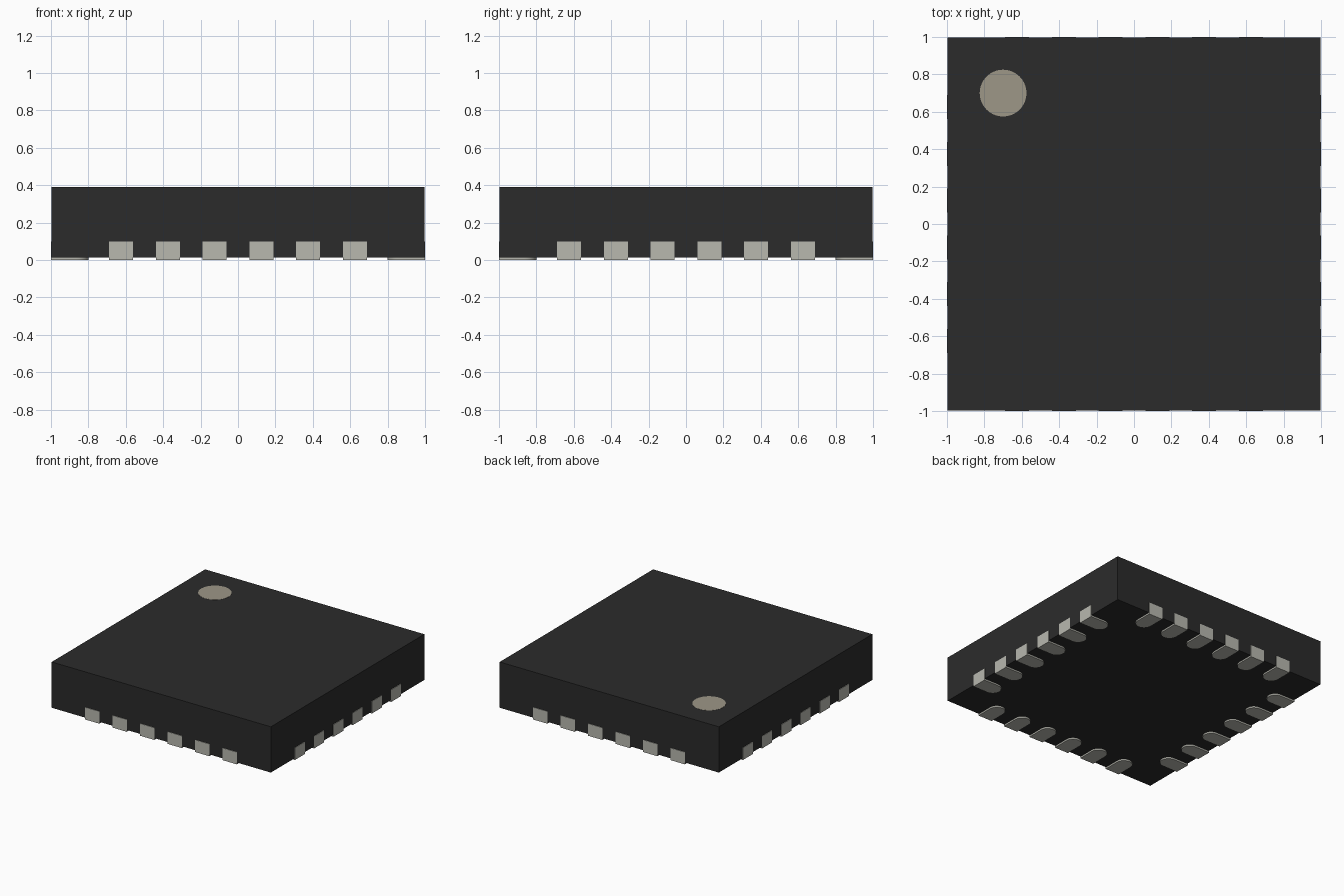
import bpy, bmesh
from math import pi, sin, cos, radians
from mathutils import Matrix

if "Cube" in bpy.data.objects:
    bpy.data.objects.remove(bpy.data.objects["Cube"])


def material(name, color):
    m = bpy.data.materials.new(name)
    m.diffuse_color = (*color, 1)
    m.use_nodes = True
    m.node_tree.nodes["Principled BSDF"].inputs["Base Color"].default_value = m.diffuse_color
    return m


BLACK = material("black_resin", (0.024, 0.024, 0.024))
METAL = material("tinned_metal", (0.48, 0.48, 0.43))
TAN = material("tan_ink", (0.34, 0.31, 0.245))


def prism(name, outline, z0, z1, mat, matrix=Matrix()):
    """Extrude a flat counter-clockwise outline from z0 up to z1."""
    bm = bmesh.new()
    face = bm.faces.new([bm.verts.new((x, y, z0)) for x, y in outline])
    top = bmesh.ops.extrude_face_region(bm, geom=[face], use_keep_orig=True)["geom"]
    bmesh.ops.translate(bm, vec=(0, 0, z1 - z0),
                        verts=[v for v in top if isinstance(v, bmesh.types.BMVert)])
    bmesh.ops.recalc_face_normals(bm, faces=bm.faces)
    bm.transform(matrix)
    mesh = bpy.data.meshes.new(name)
    bm.to_mesh(mesh)
    bm.free()
    mesh.materials.append(mat)
    ob = bpy.data.objects.new(name, mesh)
    bpy.context.collection.objects.link(ob)
    bpy.context.view_layer.objects.active = ob
    ob.select_set(True)
    bpy.ops.object.shade_smooth_by_angle(angle=radians(30))
    ob.select_set(False)
    return ob


def arc(cx, cy, r, a0, a1, n):
    return [(cx + r * cos(a0 + (a1 - a0) * i / n),
             cy + r * sin(a0 + (a1 - a0) * i / n)) for i in range(n + 1)]


# Package body, raised slightly off the board
H = 0.996
prism("package_body", [(-H, -H), (H, -H), (H, H), (-H, H)], 0.013, 0.389, BLACK)

# Orientation dot, barely proud of the top face
prism("orientation_dot", arc(-0.7, 0.7, 0.125, 0, 2 * pi, 64)[:-1], 0.37, 0.39, TAN)

# Contact pads: square at the outer edge, rounded at the inner end
W, LENGTH, PITCH = 0.064, 0.2, 0.25
pad = [(-W, -1), (W, -1)] + arc(0, -1 + LENGTH - W, W, 0, pi, 16)
for side, label in enumerate(("front", "right", "back", "left")):
    turn = Matrix.Rotation(side * pi / 2, 4, 'Z')
    for i in range(6):
        shift = Matrix.Translation(((i - 2.5) * PITCH, 0, 0))
        prism(f"{label}_contact_{i + 1}", pad, 0, 0.1, METAL, turn @ shift)
